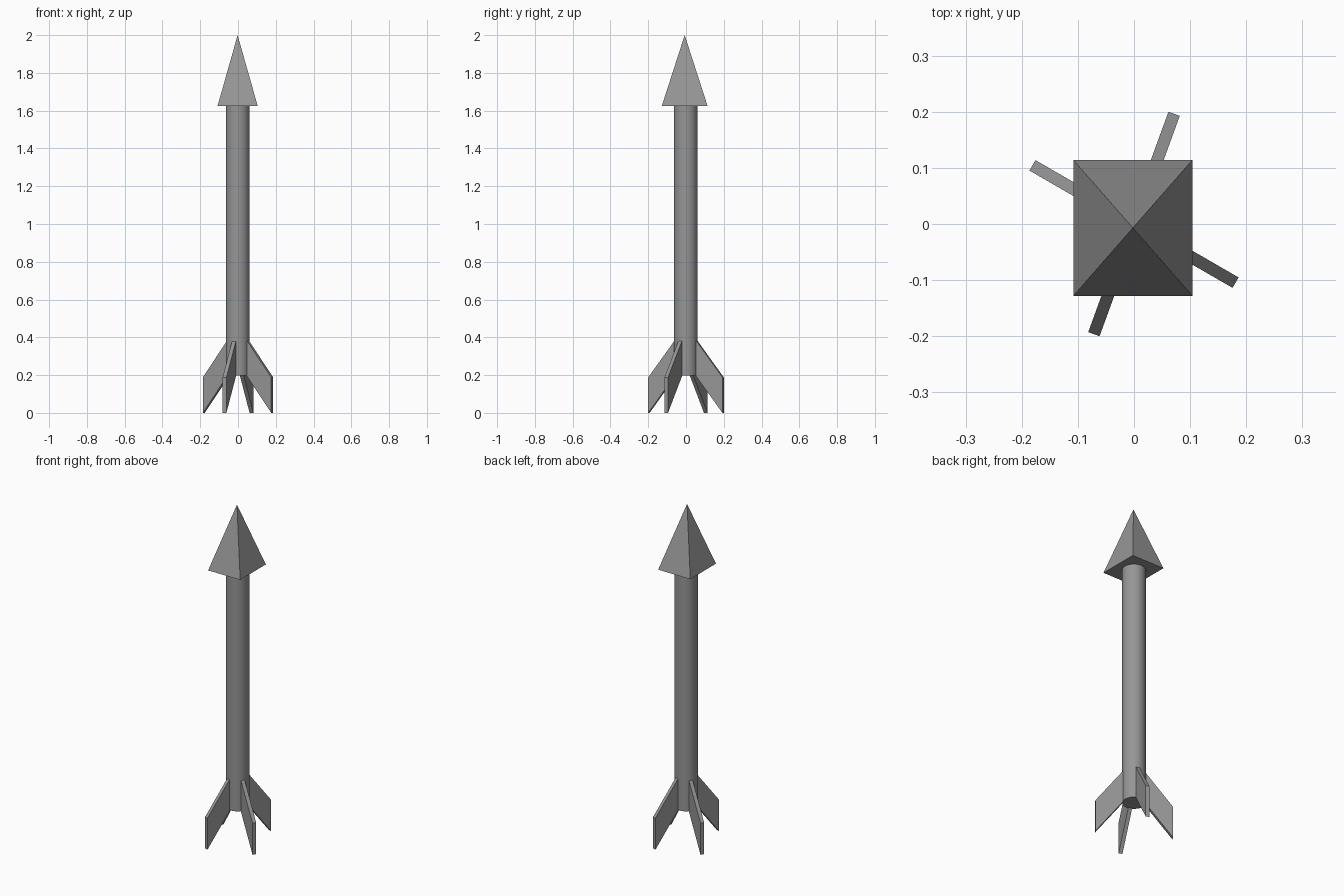
import bpy, bmesh
from math import radians, pi
from mathutils import Matrix, Vector

if "Cube" in bpy.data.objects:
    bpy.data.objects.remove(bpy.data.objects["Cube"])

# Dark grey shared by every part
grey = bpy.data.materials.new("dark_grey")
grey.diffuse_color = (0.306, 0.306, 0.306, 1)
grey.use_nodes = True
grey.node_tree.nodes["Principled BSDF"].inputs["Base Color"].default_value = grey.diffuse_color


def make_object(name, bm):
    bmesh.ops.recalc_face_normals(bm, faces=bm.faces)
    mesh = bpy.data.meshes.new(name)
    bm.to_mesh(mesh)
    bm.free()
    mesh.materials.append(grey)
    obj = bpy.data.objects.new(name, mesh)
    bpy.context.collection.objects.link(obj)
    return obj


# Shaft: smooth cylinder with flat ends
bpy.ops.mesh.primitive_cylinder_add(vertices=32, radius=0.063, depth=1.43,
                                    location=(-0.001, -0.001, 0.913))
shaft = bpy.context.object
shaft.name = "shaft"
shaft.data.materials.append(grey)
bpy.ops.object.shade_smooth_by_angle(angle=radians(30))

# Arrow head: four-sided pyramid, slightly deeper than wide
bm = bmesh.new()
corners = [bm.verts.new((-0.002 + x * 0.106, -0.007 + y * 0.121, 1.626))
           for x, y in ((-1, -1), (1, -1), (1, 1), (-1, 1))]
apex = bm.verts.new((-0.002, -0.007, 2.0))
bm.faces.new(corners)
for i in range(4):
    bm.faces.new((corners[i], corners[(i + 1) % 4], apex))
make_object("arrow_head", bm)

# Tail fins: swept parallelogram plates (radius, height)
PROFILE = [(0.058, 0.198), (0.209, 0.0), (0.209, 0.188), (0.058, 0.386)]
THICKNESS = 0.0215


def make_fin(name, angle):
    bm = bmesh.new()
    face = bm.faces.new([bm.verts.new((r, -THICKNESS / 2, z)) for r, z in PROFILE])
    side = bmesh.ops.extrude_face_region(bm, geom=[face], use_keep_orig=True)
    moved = [g for g in side["geom"] if isinstance(g, bmesh.types.BMVert)]
    bmesh.ops.translate(bm, verts=moved, vec=Vector((0, THICKNESS, 0)))
    bmesh.ops.rotate(bm, verts=bm.verts, matrix=Matrix.Rotation(radians(angle), 3, 'Z'))
    make_object(name, bm)


for i, angle in enumerate((70, 150, 250, 330), 1):
    make_fin(f"tail_fin_{i}", angle)
